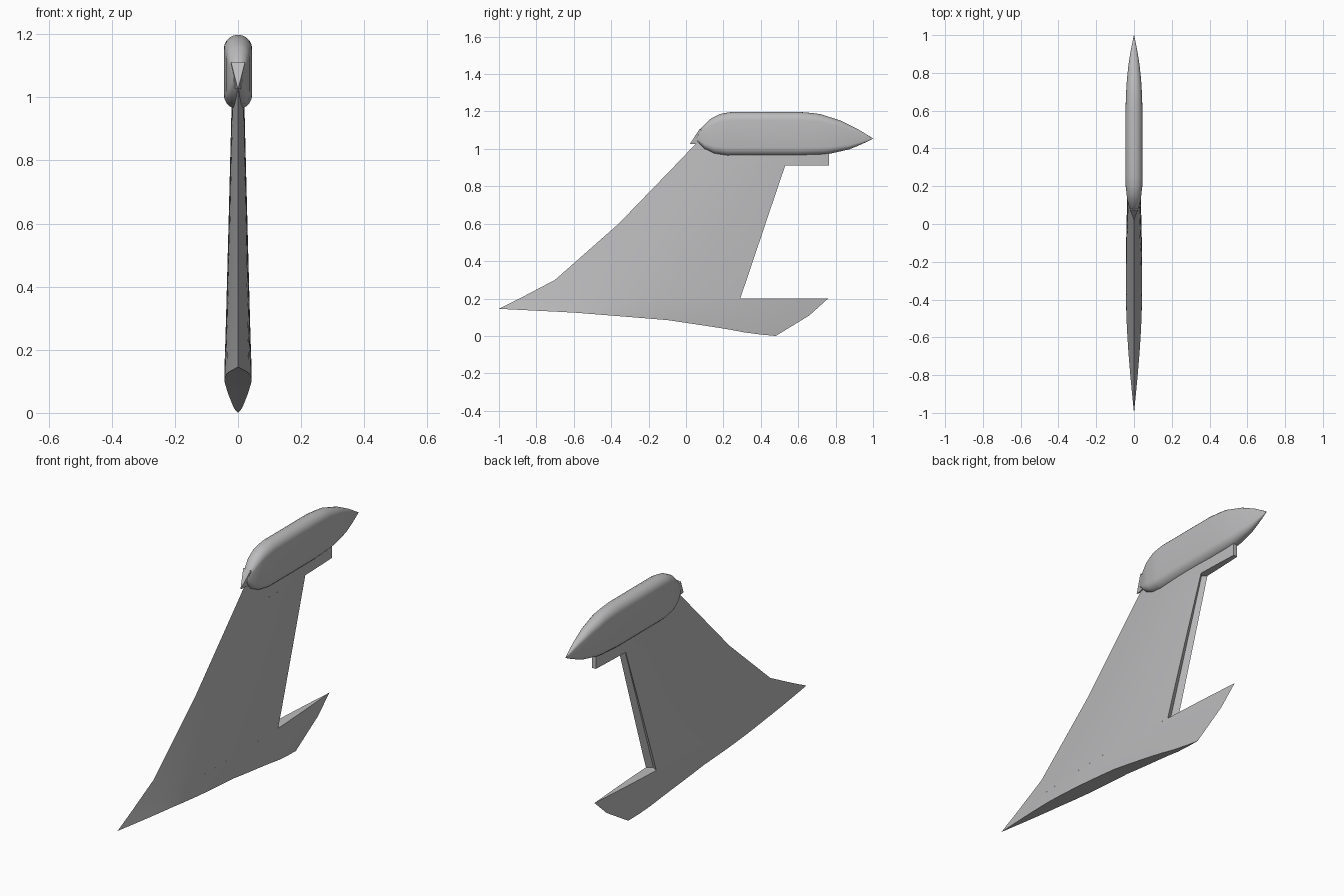
import bpy, bmesh, math

if "Cube" in bpy.data.objects:
    bpy.data.objects.remove(bpy.data.objects["Cube"])

grey = bpy.data.materials.new("light_grey")
grey.diffuse_color = (0.5, 0.5, 0.51, 1)
grey.use_nodes = True
grey.node_tree.nodes["Principled BSDF"].inputs["Base Color"].default_value = grey.diffuse_color
N = 18  # points along each chord


def interp(table, x):
    for (x0, v0), (x1, v1) in zip(table, table[1:]):
        if x <= x1:
            return v0 + (v1 - v0) * (x - x0) / (x1 - x0)
    return table[-1][1]


def finish(bm, name, angle=30):
    bmesh.ops.remove_doubles(bm, verts=bm.verts, dist=1e-5)
    bmesh.ops.recalc_face_normals(bm, faces=bm.faces)
    me = bpy.data.meshes.new(name)
    bm.to_mesh(me)
    bm.free()
    me.materials.append(grey)
    ob = bpy.data.objects.new(name, me)
    bpy.context.collection.objects.link(ob)
    bpy.ops.object.select_all(action='DESELECT')
    bpy.context.view_layer.objects.active = ob
    ob.select_set(True)
    bpy.ops.object.shade_smooth_by_angle(angle=math.radians(angle))
    return ob


def airfoil(s):
    if s < 0.45:
        return math.sin(math.pi / 2 * s / 0.45)
    return 1 - ((s - 0.45) / 0.55) ** 1.8


def loft_fin(name, rows, caps=(), cove=0.0):
    """rows: (leading y, chord end y, cut y, half width, height table over y)"""
    bm = bmesh.new()
    rings = []
    for le, te, cut, w, zt in rows:
        sides = []
        for sx in (-1, 1):
            line = []
            for i in range(N + 1):
                y = le + (cut - le) * i / N
                x = sx * w * max(0, airfoil((y - le) / (te - le)))
                line.append(bm.verts.new((x, y, interp(zt, y))))
            sides.append(line)
        mid = bm.verts.new((0, cut - cove, interp(zt, cut)))
        rings.append(sides[0] + [mid] + sides[1][::-1])
    for a, b in zip(rings, rings[1:]):
        for i in range(len(a) - 1):
            bm.faces.new((a[i], a[i + 1], b[i + 1], b[i]))
    for c in caps:
        r = rings[c]
        for i in range(N):
            bm.faces.new((r[i], r[i + 1], r[-2 - i], r[-1 - i]))
    bmesh.ops.dissolve_degenerate(bm, dist=1e-5, edges=bm.edges)
    return finish(bm, name)


def flat(z):
    return [(-2, z), (2, z)]


# lower fin with its long pointed foot, curved along the bottom
bottom = [(-1, .145), (-.6, .125), (-.1, .085), (.2, .04), (.35, .012), (.48, 0)]
loft_fin("fin_root", [
    (-1, .48, .48, .043, bottom),
    (-.95, .66, .66, .043, [(-.95, .17), (.66, .11)]),
    (-.89, .76, .76, .041, flat(.2))], caps=(0, 2))

# main fin, cut off at the rudder hinge line with a hollow rear face
loft_fin("fin_main", [
    (-.89, .76, .29, .041, flat(.2)),
    (-.70, .787, .324, .038, flat(.3)),
    (-.36, .867, .425, .030, flat(.6)),
    (-.06, .95, .53, .022, flat(.91))], cove=0.02)

# fin tip and rear ledge under the pod
loft_fin("fin_tip", [
    (-.06, .95, .765, .022, flat(.91)),
    (.055, .97, .765, .019, flat(1.03))], caps=(0, 1))

# streamlined pod on top: stadium cross-sections along y
top = [(.06, 1.07), (.08, 1.11), (.13, 1.16), (.18, 1.186), (.24, 1.198), (.62, 1.198),
       (.72, 1.186), (.83, 1.15), (.92, 1.105), (1, 1.056)]
low = [(.06, 1.04), (.1, 1.0), (.15, .975), (.22, .963), (.6, .963), (.75, .97),
       (.87, .997), (.94, 1.025), (1, 1.054)]
wid = [(.06, .014), (.09, .026), (.13, .036), (.2, .044), (.25, .045), (.6, .045),
       (.7, .042), (.8, .035), (.9, .021), (1, .001)]
bm = bmesh.new()
rings = []
for y in (.06, .08, .1, .13, .15, .18, .2, .22, .25, .4, .6, .66, .72, .77, .83, .87, .92, .96, 1):
    zt, zb, w = interp(top, y), interp(low, y), interp(wid, y)
    r = min(w, (zt - zb) / 2)
    ring = []
    for centre, a0 in ((zt - r, 0), (zb + r, math.pi)):
        for k in range(11):
            a = a0 + math.pi * k / 10
            ring.append(bm.verts.new((w * math.cos(a), y, centre + r * math.sin(a))))
    rings.append(ring)
for a, b in zip(rings, rings[1:]):
    for i in range(22):
        j = (i + 1) % 22
        bm.faces.new((a[i], a[j], b[j], b[i]))
bm.faces.new(rings[0])
bm.faces.new(rings[-1])
finish(bm, "top_pod", 40)

# small wedge fairing at the front of the pod
bm = bmesh.new()
tip = bm.verts.new((0, .02, 1.025))
l, r = (bm.verts.new((s * .022, .075, 1.11)) for s in (-1, 1))
bl, br = (bm.verts.new((s * .018, .12, 1.03)) for s in (-1, 1))
for f in ((tip, l, r), (tip, bl, l), (tip, r, br), (tip, br, bl), (l, bl, br, r)):
    bm.faces.new(f)
finish(bm, "front_fairing")
